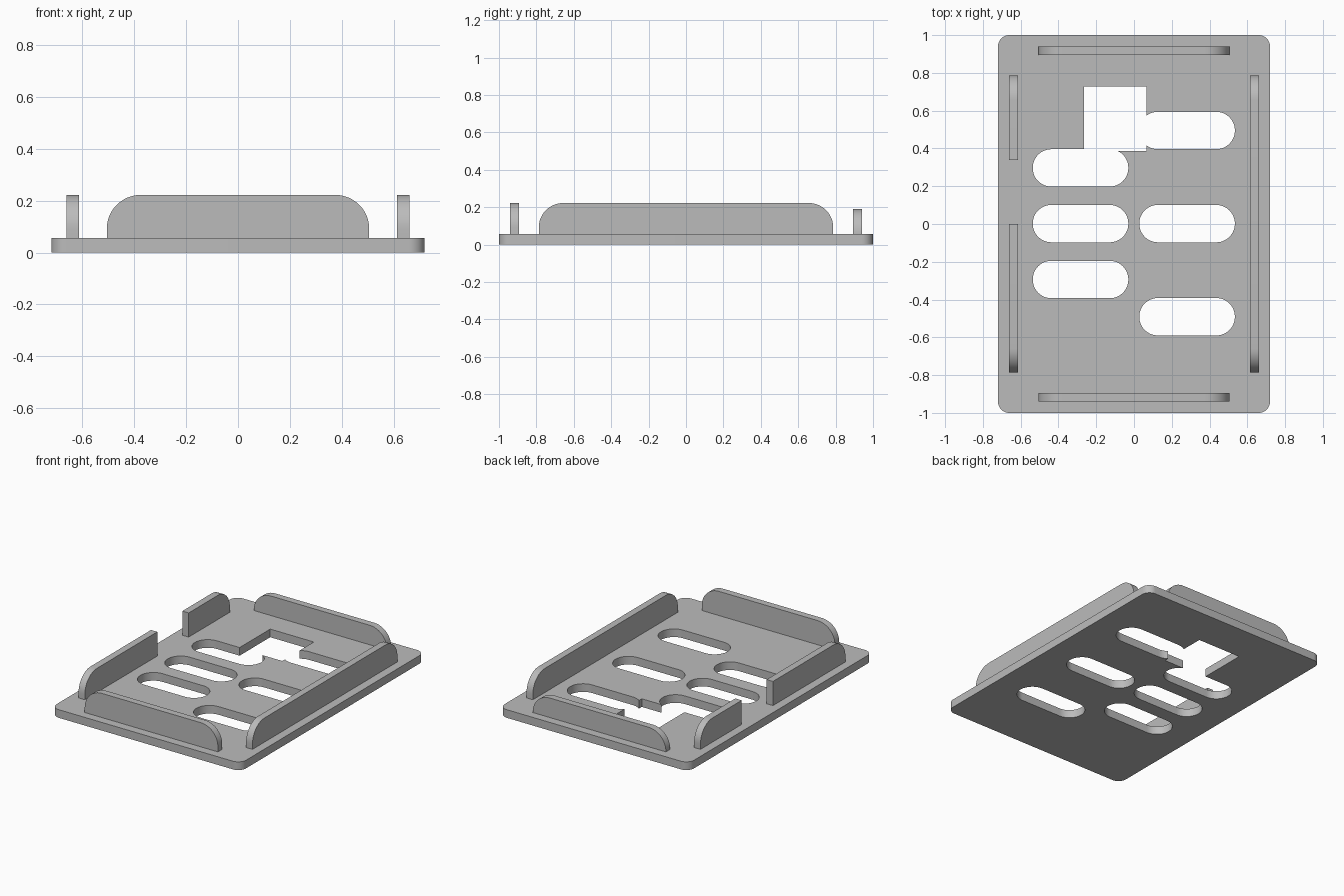
import bpy, bmesh
from math import pi, cos, sin, radians
from mathutils import Vector

if "Cube" in bpy.data.objects:
    bpy.data.objects.remove(bpy.data.objects["Cube"])

grey = bpy.data.materials.new("plain grey")
grey.use_nodes = True
COLOR = (0.5, 0.5, 0.5, 1)
grey.diffuse_color = COLOR
grey.node_tree.nodes["Principled BSDF"].inputs["Base Color"].default_value = COLOR

THICK, HALF_W = 0.056, 0.72


def rounded(u0, u1, v0, v1, radii, steps=12):
    """Rectangle outline; radii run counter-clockwise from the lower left."""
    corners = [(u0, v0, 1, 1), (u1, v0, -1, 1), (u1, v1, -1, -1), (u0, v1, 1, -1)]
    points = []
    for i, ((u, v, su, sv), r) in enumerate(zip(corners, radii)):
        if r == 0:
            points.append((u, v))
            continue
        for k in range(steps + 1):
            a = pi + i * pi / 2 + k / steps * pi / 2
            points.append((u + su * r + r * cos(a), v + sv * r + r * sin(a)))
    return points


def prism(name, outline, place, depth):
    """Extrude an outline, placed in space by the function place, along depth."""
    bm = bmesh.new()
    face = bm.faces.new([bm.verts.new(place(u, v)) for u, v in outline])
    moved = bmesh.ops.extrude_face_region(bm, geom=[face])["geom"]
    bmesh.ops.translate(bm, vec=Vector(depth),
                        verts=[g for g in moved if isinstance(g, bmesh.types.BMVert)])
    bmesh.ops.recalc_face_normals(bm, faces=bm.faces)
    mesh = bpy.data.meshes.new(name)
    bm.to_mesh(mesh)
    bm.free()
    mesh.materials.append(grey)
    obj = bpy.data.objects.new(name, mesh)
    bpy.context.collection.objects.link(obj)
    return obj


def smooth(obj):
    bpy.ops.object.select_all(action="DESELECT")
    obj.select_set(True)
    bpy.context.view_layer.objects.active = obj
    bpy.ops.object.shade_smooth_by_angle(angle=radians(30))


# Base plate with rounded corners
plate = prism("base_plate", rounded(-HALF_W, HALF_W, -1, 1, [0.06] * 4),
              lambda u, v: (u, v, 0), (0, 0, THICK))


# Slots and the square opening
def cut(outline):
    cutter = prism("cutter", outline, lambda u, v: (u, v, -0.1), (0, 0, 0.3))
    cutter.hide_render = True
    mod = plate.modifiers.new("opening", "BOOLEAN")
    mod.operation, mod.solver, mod.object = "DIFFERENCE", "EXACT", cutter
    bpy.context.view_layer.objects.active = plate
    bpy.ops.object.modifier_apply(modifier=mod.name)
    bpy.data.objects.remove(cutter)


for x, centres in ((-0.283, (0.297, 0.002, -0.294)), (0.281, (0.495, 0.002, -0.491))):
    for y in centres:
        cut(rounded(x - 0.253, x + 0.253, y - 0.099, y + 0.099, [0.0985] * 4))
cut(rounded(-0.265, 0.066, 0.386, 0.728, [0] * 4))
smooth(plate)

# End walls: the back one is lower
BEND = 0.13
for name, y, top in (("front_wall", -0.941, 0.222), ("back_wall", 0.894, 0.19)):
    smooth(prism(name, rounded(-0.506, 0.506, THICK, top, [0, 0, BEND, BEND]),
                 lambda u, v: (u, y, v), (0, 0.047, 0)))

# Side walls: one full length, one split by a gap
for name, x, start, end, radii in (
        ("left_wall", 0.613, -0.787, 0.787, [0, 0, BEND, BEND]),
        ("right_front_wall", -0.661, -0.787, 0, [0, 0, 0, BEND]),
        ("right_back_wall", -0.661, 0.34, 0.787, [0, 0, BEND, 0])):
    smooth(prism(name, rounded(start, end, THICK, 0.222, radii),
                 lambda u, v: (x, u, v), (0.048, 0, 0)))
